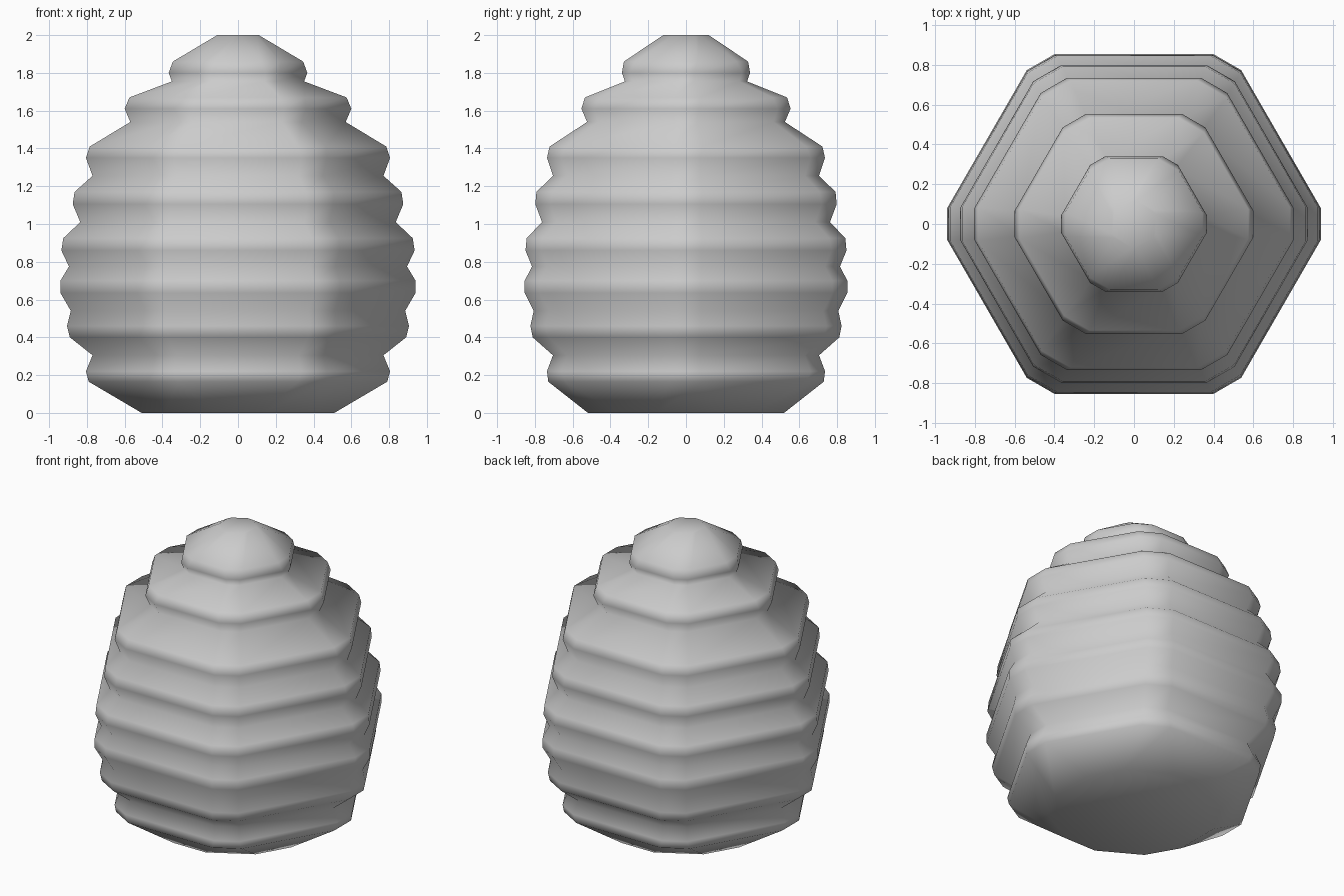
import bpy, bmesh, math

# Side profile: (height, corner reach, half width of the cut-off corner)
profile = [
    (0.0, 0.51, 0.155), (0.165, 0.79, 0.09), (0.22, 0.805, 0.078),
    (0.305, 0.77, 0.075), (0.40, 0.89, 0.082), (0.46, 0.905, 0.08),
    (0.54, 0.885, 0.08), (0.635, 0.94, 0.08), (0.70, 0.94, 0.08),
    (0.775, 0.895, 0.08), (0.86, 0.935, 0.08), (0.925, 0.925, 0.085),
    (1.01, 0.835, 0.078), (1.105, 0.875, 0.08), (1.17, 0.865, 0.085),
    (1.255, 0.77, 0.075), (1.35, 0.805, 0.077), (1.41, 0.785, 0.085),
    (1.54, 0.57, 0.06), (1.61, 0.60, 0.068), (1.67, 0.575, 0.075),
    (1.755, 0.35, 0.04), (1.80, 0.367, 0.043), (1.86, 0.345, 0.06),
    (2.0, 0.11, 0.05),
]

bm = bmesh.new()


def ring(z, reach, cut):
    """One hexagon with its six corners cut off."""
    verts = []
    for i in range(6):
        c, s = math.cos(i * math.pi / 3), math.sin(i * math.pi / 3)
        for w in (-cut, cut):
            verts.append(bm.verts.new((reach * c - w * s, reach * s + w * c, z)))
    return verts


# Stacked rings bridged into ribs, closed by flat caps
rings = [ring(*p) for p in profile]
for low, high in zip(rings, rings[1:]):
    for i in range(12):
        j = (i + 1) % 12
        bm.faces.new((low[i], low[j], high[j], high[i]))
bm.faces.new(rings[0][::-1])
bm.faces.new(rings[-1])
for f in bm.faces:
    f.smooth = True

mesh = bpy.data.meshes.new("ribbed_hive")
bm.to_mesh(mesh)
bm.free()
hive = bpy.data.objects.new("ribbed_hive", mesh)
bpy.context.collection.objects.link(hive)
